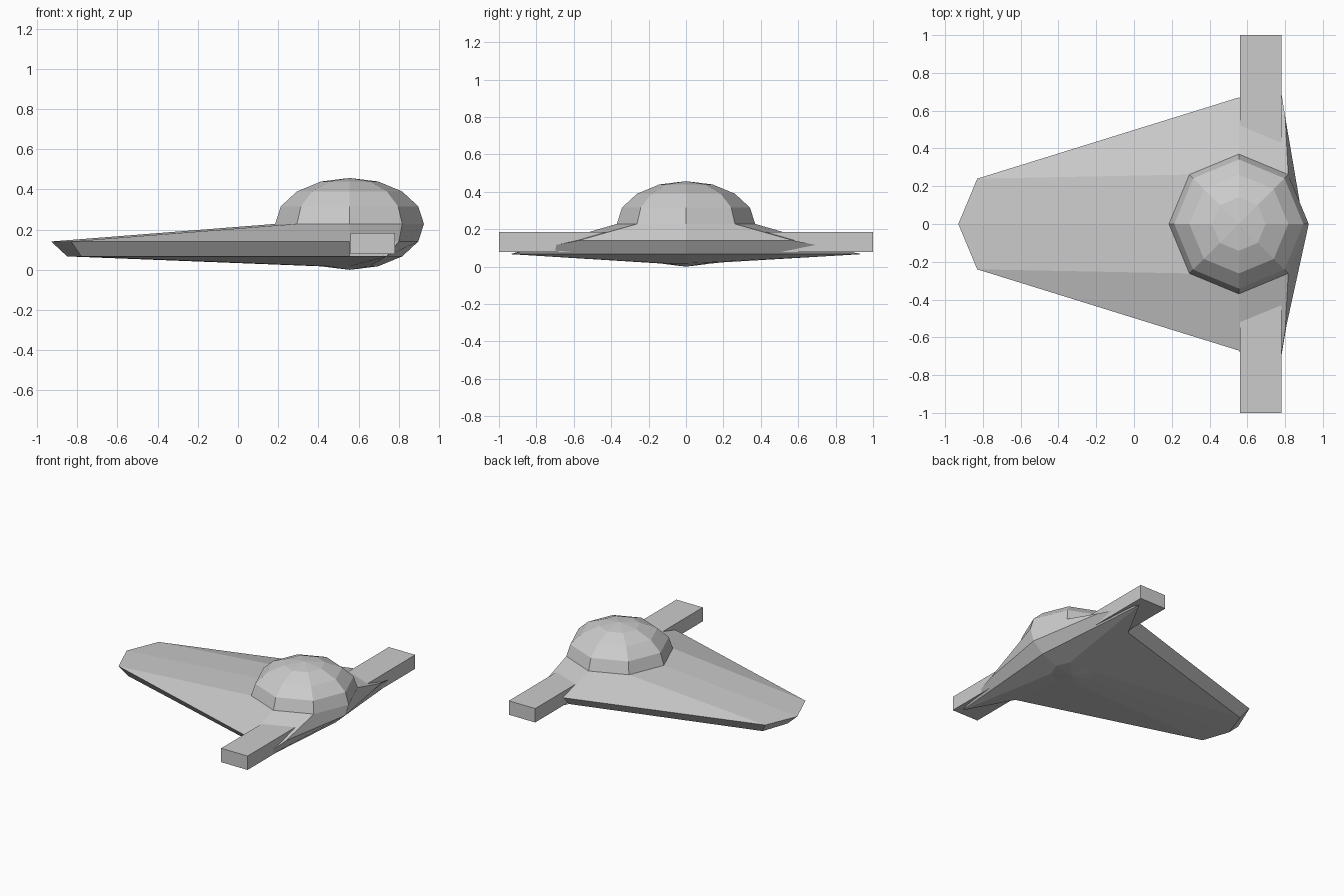
import bpy, bmesh
from math import sin, cos, pi

if "Cube" in bpy.data.objects:
    bpy.data.objects.remove(bpy.data.objects["Cube"])

CX, R, H = 0.555, 0.37, 0.2285   # dome centre, radius, half height

# Half outlines (nose, front corner, side, rear corner, tail) of the stretched hull rings
RIM = [(-0.93, 0), (-0.83, 0.24), (CX, 0.67), (0.80, 0.57), (0.897, 0)]
KEEL = [(-0.85, 0), (-0.78, 0.20), (CX, 0.60), (0.74, 0.94), (0.817, 0)]


def circle(r):
    return [(CX - r * cos(i * pi / 4), r * sin(i * pi / 4)) for i in range(5)]


def full_ring(half):
    return half + [(x, -y) for x, y in half[3:0:-1]]


def finish(name, bm):
    bmesh.ops.recalc_face_normals(bm, faces=bm.faces[:])
    mesh = bpy.data.meshes.new(name)
    bm.to_mesh(mesh)
    bm.free()
    obj = bpy.data.objects.new(name, mesh)
    bpy.context.collection.objects.link(obj)
    return obj


# Hull and dome: an eight-sided squashed ball with two lower rings pulled out
bm = bmesh.new()
rings = []
for k in range(1, 8):
    a = k * pi / 8
    half = {5: RIM, 6: KEEL}.get(k, circle(R * sin(a)))
    z = H * (1 + cos(a))
    rings.append([bm.verts.new((x, y, z)) for x, y in full_ring(half)])
for a, b in zip(rings, rings[1:]):
    for i in range(8):
        j = (i + 1) % 8
        bm.faces.new((a[i], a[j], b[j], b[i]))
for ring, z in ((rings[0], 2 * H), (rings[-1], 0)):
    tip = bm.verts.new((CX, 0, z))
    for i in range(8):
        bm.faces.new((ring[i], ring[(i + 1) % 8], tip))
finish("hull_with_dome", bm)

# Cross bar running through the hull
bm = bmesh.new()
bmesh.ops.create_cube(bm, size=1)
bmesh.ops.scale(bm, vec=(0.22, 2.0, 0.105), verts=bm.verts)
bmesh.ops.translate(bm, vec=(0.67, 0, 0.1315), verts=bm.verts)
finish("cross_bar", bm)
